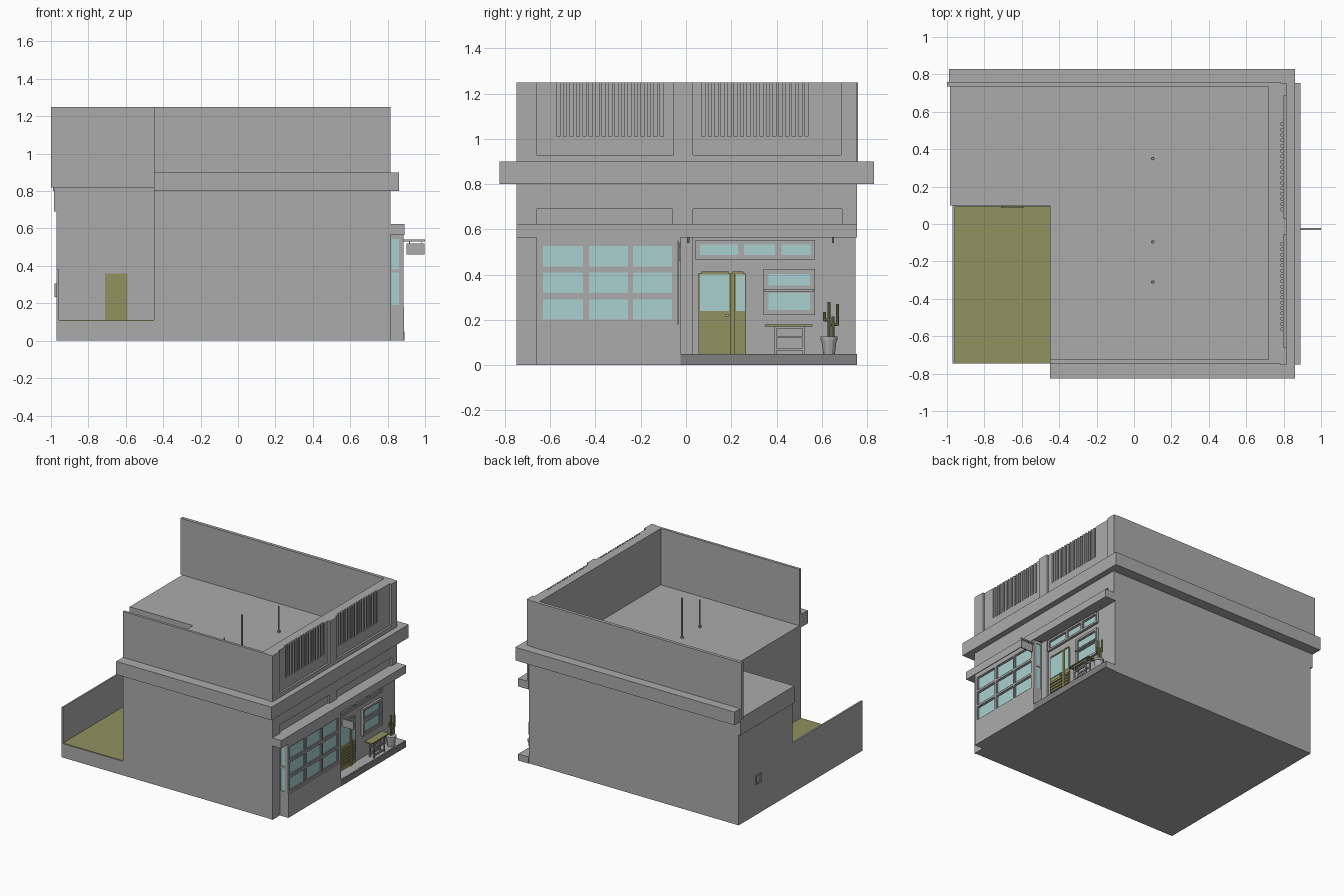
import bpy, bmesh
from mathutils import Vector, Matrix


def material(name, rgb):
    m = bpy.data.materials.new(name)
    m.diffuse_color = (*rgb, 1)
    return m


GREY = material("plaster_grey", (0.41, 0.41, 0.41))
DARK = material("step_dark_grey", (0.22, 0.22, 0.22))
GLASS = material("pale_blue_glass", (0.40, 0.64, 0.64))
OLIVE = material("olive", (0.28, 0.28, 0.115))


def finish(name, bm, mat):
    bmesh.ops.recalc_face_normals(bm, faces=bm.faces)
    me = bpy.data.meshes.new(name)
    bm.to_mesh(me)
    bm.free()
    me.materials.append(mat)
    ob = bpy.data.objects.new(name, me)
    bpy.context.collection.objects.link(ob)
    return ob


def boxes(name, specs, mat=GREY):
    """One object from boxes given as (x0, x1, y0, y1, z0, z1)."""
    bm = bmesh.new()
    for x0, x1, y0, y1, z0, z1 in specs:
        m = (Matrix.Translation(((x0 + x1) / 2, (y0 + y1) / 2, (z0 + z1) / 2))
             @ Matrix.Diagonal((x1 - x0, y1 - y0, z1 - z0, 1)))
        bmesh.ops.create_cube(bm, size=1, matrix=m)
    return finish(name, bm, mat)


def prism(name, outline, z0, z1, mat=GREY):
    """Plan outline extruded upward."""
    bm = bmesh.new()
    f = bm.faces.new([bm.verts.new((x, y, z0)) for x, y in outline])
    up = bmesh.ops.extrude_face_region(bm, geom=[f])["geom"]
    bmesh.ops.translate(bm, vec=(0, 0, z1 - z0),
                        verts=[v for v in up if isinstance(v, bmesh.types.BMVert)])
    return finish(name, bm, mat)


def rods(name, segs, r, mat=GREY, r2=None, sides=8):
    """Straight round bars between pairs of points."""
    bm = bmesh.new()
    for a, b in segs:
        a, b = Vector(a), Vector(b)
        d = b - a
        m = Matrix.Translation((a + b) / 2) @ d.to_track_quat('Z', 'Y').to_matrix().to_4x4()
        bmesh.ops.create_cone(bm, cap_ends=True, segments=sides, radius1=r,
                              radius2=r if r2 is None else r2, depth=d.length, matrix=m)
    return finish(name, bm, mat)


def window(name, x, cols, rows, edge=0.018, depth=0.018):
    """Grid window facing +x: glass plate, bars between panes, rim per pane."""
    y0, y1, z0, z1 = cols[0][0] - edge, cols[-1][1] + edge, rows[0][0] - edge, rows[-1][1] + edge
    ys = [y0] + [v for c in cols for v in c] + [y1]
    zs = [z0] + [v for r in rows for v in r] + [z1]
    bars = [(x, x + depth, ys[i], ys[i + 1], z0, z1) for i in range(0, len(ys), 2)]
    for c in cols:
        bars += [(x, x + depth, c[0], c[1], zs[i], zs[i + 1]) for i in range(0, len(zs), 2)]
    boxes(name + "_frame", bars)
    t = 0.006
    rim = []
    for a, b in cols:
        for c, d in rows:
            rim += [(x, x + depth - 0.006, a, a + t, c, d), (x, x + depth - 0.006, b - t, b, c, d),
                    (x, x + depth - 0.006, a, b, c, c + t), (x, x + depth - 0.006, a, b, d - t, d)]
    boxes(name + "_pane_rims", rim)
    boxes(name + "_glass", [(x, x + 0.006, y0 + 0.01, y1 - 0.01, z0 + 0.01, z1 - 0.01)], GLASS)


# Main body with rear yard notch
prism("main_body", [(-0.97, 0.10), (-0.45, 0.10), (-0.45, -0.745), (0.80, -0.745),
                    (0.80, 0.75), (-0.97, 0.75)], 0, 0.82)
boxes("roof_edge_fascia", [(-0.985, -0.96, 0.10, 0.75, 0.69, 0.82)])
boxes("yard_base", [(-0.97, -0.45, -0.745, 0.10, 0, 0.105)])
boxes("yard_floor", [(-0.957, -0.45, -0.743, 0.10, 0.105, 0.11)], OLIVE)
boxes("yard_wall", [(-0.97, -0.957, -0.745, 0.10, 0.1, 0.38)])
boxes("yard_rear_plinth", [(-0.957, -0.45, 0.094, 0.10, 0.11, 0.38)])
boxes("yard_door", [(-0.71, -0.59, 0.086, 0.094, 0.11, 0.36)], OLIVE)
boxes("back_vent", [(-0.98, -0.97, 0.49, 0.498, 0.235, 0.305), (-0.98, -0.97, 0.542, 0.55, 0.235, 0.305),
                    (-0.98, -0.97, 0.49, 0.55, 0.235, 0.243), (-0.98, -0.97, 0.49, 0.55, 0.297, 0.305),
                    (-0.974, -0.97, 0.498, 0.542, 0.243, 0.297)])

# Cornice wrapping three sides
prism("cornice", [(-0.45, -0.825), (0.86, -0.825), (0.86, 0.83), (-0.99, 0.83), (-0.99, 0.745),
                  (0.79, 0.745), (0.79, -0.74), (-0.45, -0.74)], 0.80, 0.90)

# Parapet walls
boxes("parapet_sides", [(-0.45, 0.785, -0.745, -0.725, 0.81, 1.25),
                        (-1.0, 0.785, 0.735, 0.76, 0.82, 1.25)])
boxes("parapet_street_core", [(0.72, 0.785, -0.745, 0.755, 0.81, 1.25)])
frame = [(0.78, 0.815, -0.75, 0.755, 0.85, 0.93)]
frame += [(0.78, 0.815, a, b, 0.93, 1.25) for a, b in ((-0.75, -0.66), (-0.055, 0.03), (0.685, 0.755))]
boxes("parapet_pilasters", frame)
panel, ribs = [], []
for a, b, r0, r1 in ((-0.66, -0.055, -0.57, -0.10), (0.03, 0.685, 0.07, 0.54)):
    panel += [(0.78, 0.80, a, b, 0.93, 1.01), (0.78, 0.80, a, r0, 1.01, 1.25),
              (0.78, 0.80, r1, b, 1.01, 1.25)]
    step = (r1 - r0) / 16.5
    ribs += [(0.78, 0.80, r0 + step * (i + 0.5), r0 + step * (i + 1), 1.01, 1.25) for i in range(16)]
boxes("parapet_panels", panel)
boxes("parapet_ribs", ribs)

# Roof pipes
for i, (y, top) in enumerate(((0.35, 1.02), (-0.095, 1.125), (-0.31, 1.03))):
    rods(f"roof_pipe_{i}", [((0.1, y, 0.82), (0.1, y, top))], 0.006)
    rods(f"roof_pipe_collar_{i}", [((0.1, y, 0.82), (0.1, y, 0.835))], 0.01)

# Street facade
boxes("facade_pilasters", [(0.80, 0.815, -0.75, -0.66, 0, 0.80), (0.80, 0.815, -0.06, 0.03, 0, 0.80),
                           (0.80, 0.815, 0.69, 0.755, 0.57, 0.80), (0.80, 0.815, -0.66, 0.69, 0.69, 0.80)])
boxes("shop_canopy", [(0.80, 0.89, -0.75, 0.755, 0.565, 0.625)])
boxes("entrance_step", [(0.80, 0.882, -0.025, 0.755, 0, 0.05)])
boxes("entrance_step_face", [(0.882, 0.889, -0.025, 0.755, 0, 0.049)], DARK)

# Bay window
boxes("bay_sill", [(0.80, 0.887, -0.66, -0.025, 0, 0.18)])
boxes("bay_side_glass", [(0.80, 0.868, -0.655, -0.03, 0.18, 0.565)], GLASS)
sides = []
for y0, y1 in ((-0.66, -0.65), (-0.035, -0.025)):
    sides += [(0.80, 0.82, y0, y1, 0.18, 0.565), (0.86, 0.885, y0, y1, 0.18, 0.565)]
    sides += [(0.81, 0.87, y0, y1, a, b) for a, b in ((0.18, 0.192), (0.365, 0.38), (0.545, 0.565))]
sides += [(0.86, 0.885, -0.66, -0.025, 0.548, 0.567)]
boxes("bay_side_frames", sides)
window("bay_window", 0.867, [(-0.637, -0.45), (-0.435, -0.25), (-0.24, -0.055)],
       [(0.195, 0.297), (0.313, 0.415), (0.431, 0.532)])

# Transom and entrance window
window("transom_window", 0.80, [(0.055, 0.235), (0.25, 0.40), (0.415, 0.557)], [(0.482, 0.54)], 0.014)
window("entrance_window", 0.80, [(0.358, 0.555)], [(0.237, 0.326), (0.346, 0.41)], 0.016)
boxes("entrance_window_rail", [(0.81, 0.828, 0.345, 0.565, 0.326, 0.336)])

# Entrance door with side light and slats
boxes("door", [(0.80, 0.808, 0.055, 0.265, 0.05, 0.405), (0.80, 0.812, 0.068, 0.19, 0.405, 0.415),
               (0.80, 0.812, 0.205, 0.255, 0.405, 0.415), (0.80, 0.816, 0.197, 0.215, 0.05, 0.405)], OLIVE)
boxes("door_glass", [(0.806, 0.811, 0.062, 0.19, 0.24, 0.40), (0.806, 0.811, 0.222, 0.26, 0.24, 0.40)], GLASS)
boxes("door_slats", [(0.806, 0.814, a, b, 0.08 + 0.023 * i, 0.095 + 0.023 * i)
                     for i in range(6) for a, b in ((0.062, 0.19), (0.222, 0.26))], OLIVE)
boxes("door_handle", [(0.81, 0.825, 0.175, 0.187, 0.215, 0.227)])

# Table
boxes("table_top", [(0.822, 0.885, 0.35, 0.56, 0.172, 0.18)], OLIVE)
legs = [(x, x + 0.009, y, y + 0.01, 0.05, 0.172) for x in (0.832, 0.866) for y in (0.39, 0.515)]
legs += [(x, x + 0.009, 0.39, 0.525, z, z + 0.01) for x in (0.832, 0.866) for z in (0.065, 0.12, 0.162)]
boxes("table_legs", legs)

# Potted cactus
rods("plant_pot", [((0.85, 0.632, 0.05), (0.85, 0.632, 0.115))], 0.026, GREY, 0.034, 12)
rods("plant_pot_rim", [((0.85, 0.632, 0.112), (0.85, 0.632, 0.127))], 0.038, GREY, None, 12)
rods("cactus", [((0.85, 0.632, 0.12), (0.85, 0.632, 0.28)), ((0.85, 0.632, 0.18), (0.85, 0.67, 0.18)),
                ((0.85, 0.67, 0.175), (0.85, 0.67, 0.27)), ((0.85, 0.65, 0.12), (0.85, 0.65, 0.215)),
                ((0.85, 0.632, 0.20), (0.85, 0.612, 0.20)), ((0.85, 0.612, 0.195), (0.85, 0.612, 0.235))],
     0.007, OLIVE)

# Canopy lamps and hanging sign
rods("canopy_lamps", [((0.85, y, 0.54), (0.85, y, 0.567)) for y in (0.01, 0.65)], 0.005)
boxes("sign_bracket", [(0.885, 1.0, -0.031, -0.022, 0.53, 0.541),
                       (0.915, 0.92, -0.029, -0.024, 0.518, 0.532), (0.98, 0.985, -0.029, -0.024, 0.518, 0.532)])
boxes("sign_board", [(0.90, 0.998, -0.031, -0.022, 0.46, 0.52)])
